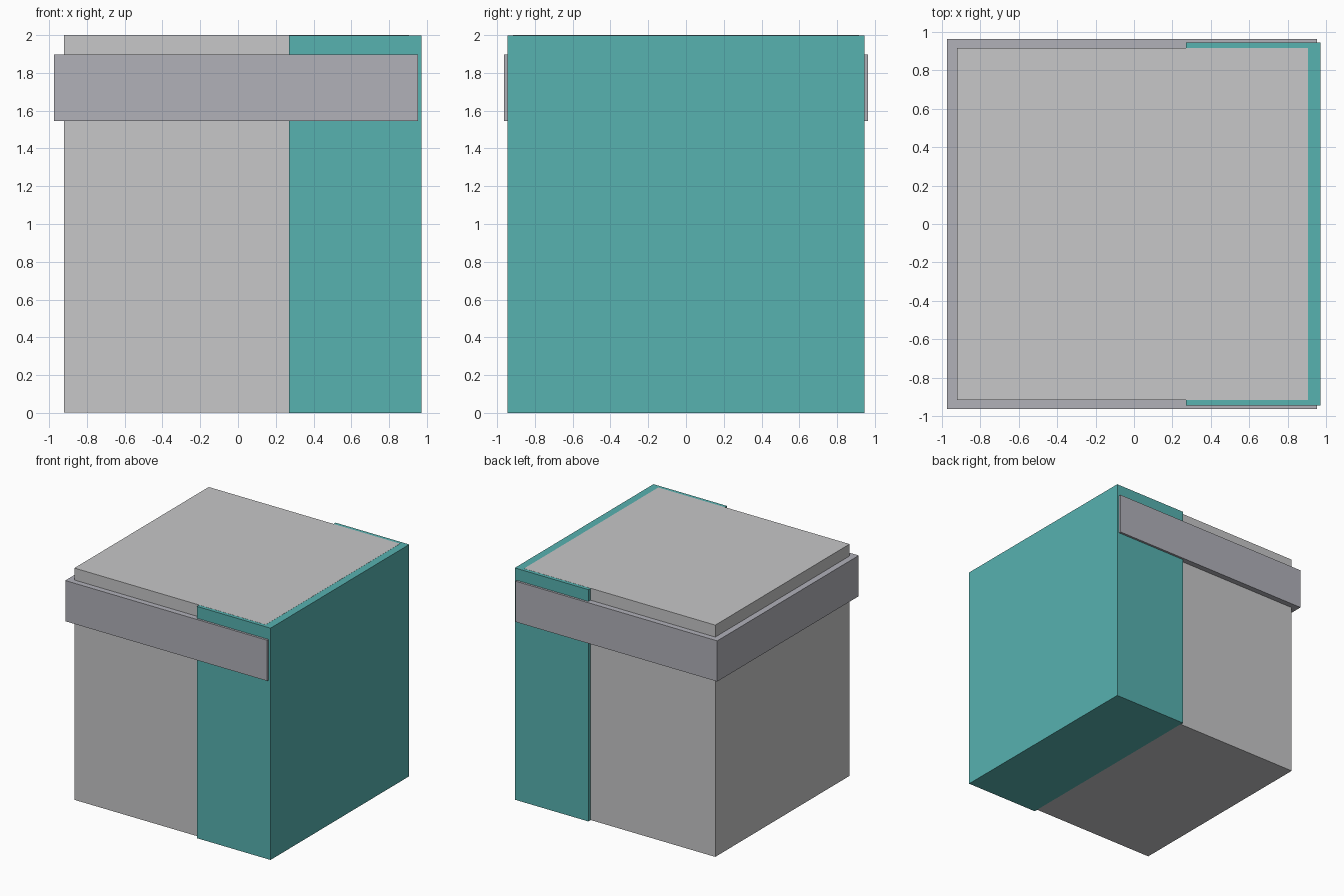
import bpy

default = bpy.data.objects.get("Cube")
if default:
    bpy.data.objects.remove(default, do_unlink=True)


def make_material(name, rgb):
    mat = bpy.data.materials.new(name)
    mat.use_nodes = True
    color = (*rgb, 1)
    mat.diffuse_color = color
    mat.node_tree.nodes["Principled BSDF"].inputs["Base Color"].default_value = color
    return mat


def box(name, low, high, mat):
    """Axis-aligned box between two corners."""
    centre = [(a + b) / 2 for a, b in zip(low, high)]
    size = [b - a for a, b in zip(low, high)]
    bpy.ops.mesh.primitive_cube_add(size=1, location=centre)
    obj = bpy.context.object
    obj.name = name
    obj.scale = size
    bpy.ops.object.transform_apply(location=False, rotation=False, scale=True)
    obj.data.materials.append(mat)
    return obj


light_grey = make_material("light grey", (0.571, 0.571, 0.578))
band_grey = make_material("cool grey", (0.44, 0.44, 0.485))
teal = make_material("teal", (0.095, 0.445, 0.434))

# Main block, a hair above the side cover at the top and bottom
box("body", (-0.92, -0.915, 0.001), (0.905, 0.915, 2.0), light_grey)

# Cover wrapping the left side
box("side_cover", (0.27, -0.945, 0), (0.972, 0.945, 1.999), teal)

# Band running around the upper part
box("upper_band", (-0.973, -0.964, 1.546), (0.953, 0.964, 1.897), band_grey)
